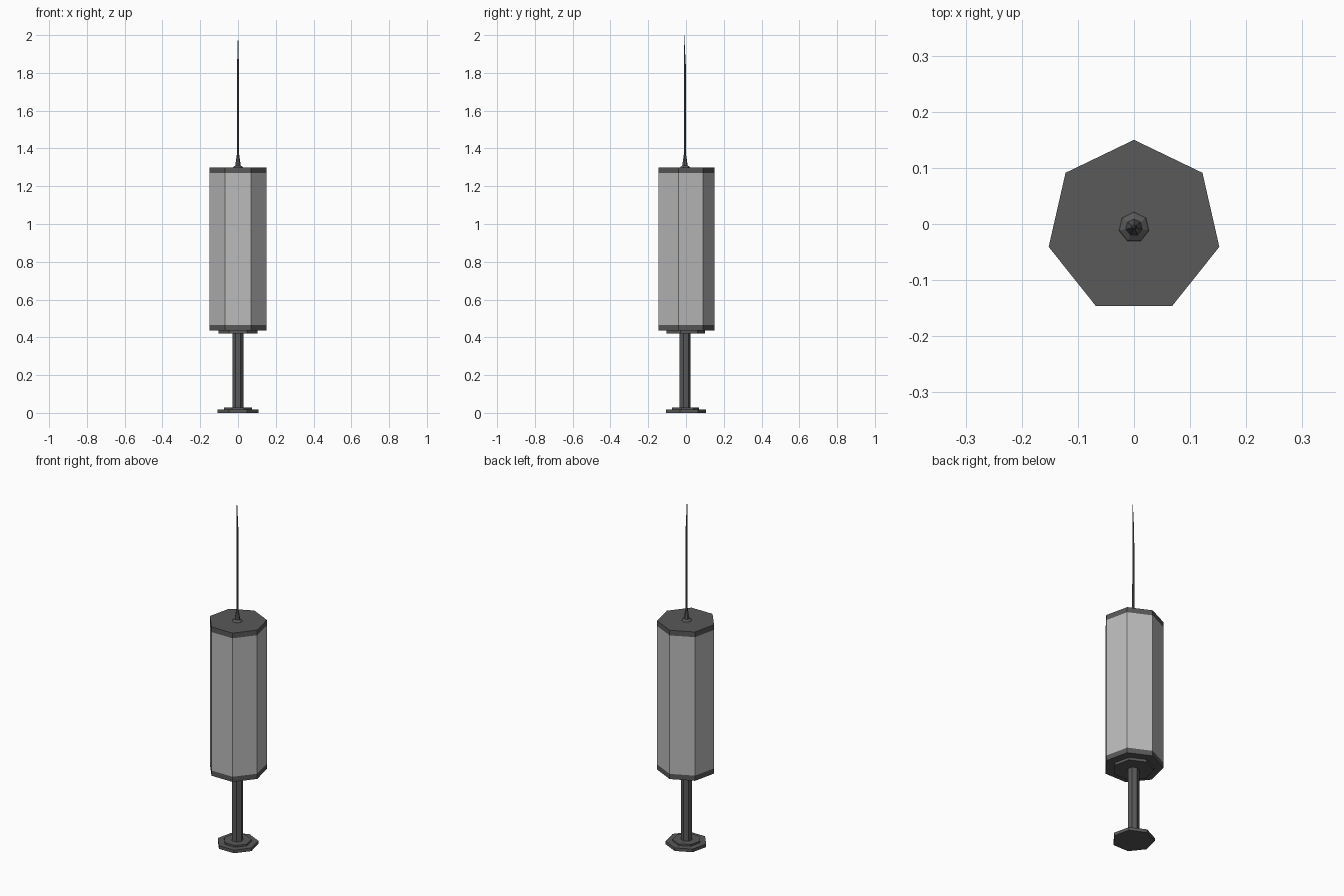
import bpy, bmesh, math

if "Cube" in bpy.data.objects:
    bpy.data.objects.remove(bpy.data.objects["Cube"])

SIDES = 7
AXIS_Y = -0.006


def material(name, shade):
    m = bpy.data.materials.new(name)
    m.diffuse_color = (shade, shade, shade, 1)
    m.use_nodes = True
    m.node_tree.nodes["Principled BSDF"].inputs["Base Color"].default_value = m.diffuse_color
    return m


def lathe(name, profile, mat):
    """Seven-sided solid from (radius, z) rings, one corner pointing to +y."""
    bm = bmesh.new()
    rings = []
    for r, z in profile:
        ring = []
        for i in range(SIDES):
            a = math.pi / 2 + 2 * math.pi * i / SIDES
            ring.append(bm.verts.new((r * math.cos(a), AXIS_Y + r * math.sin(a), z)))
        rings.append(ring)
    for lo, hi in zip(rings, rings[1:]):
        for i in range(SIDES):
            j = (i + 1) % SIDES
            bm.faces.new((lo[i], lo[j], hi[j], hi[i]))
    bm.faces.new(rings[0][::-1])
    bm.faces.new(rings[-1])
    mesh = bpy.data.meshes.new(name)
    bm.to_mesh(mesh)
    bm.free()
    obj = bpy.data.objects.new(name, mesh)
    mesh.materials.append(mat)
    bpy.context.collection.objects.link(obj)
    return obj


dark = material("dark_grey", 0.1)
light = material("light_grey", 0.5)
R = 0.156

# Thumb rest, rod and collar of the plunger
lathe("plunger", [(0.111, 0), (0.111, 0.018), (0.075, 0.018), (0.075, 0.028),
                  (0.031, 0.028), (0.031, 0.42), (0.107, 0.42), (0.107, 0.435)], dark)

# Barrel with its two end caps
lathe("lower_cap", [(R, 0.435), (R, 0.465)], dark)
lathe("barrel", [(R, 0.465), (R, 1.27)], light)
lathe("upper_cap", [(R, 1.27), (R, 1.30)], dark)

# Flared hub
lathe("needle_hub", [(0.031, 1.295), (0.025, 1.303), (0.015, 1.31), (0.006, 1.37)], dark)

# Needle with a slanted tip
needle = lathe("needle", [(0.006, 1.36), (0.005, 1.84), (0.0006, 2.0)], dark)
for v in needle.data.vertices:
    if v.co.z > 1.9:
        v.co.y -= 0.004
